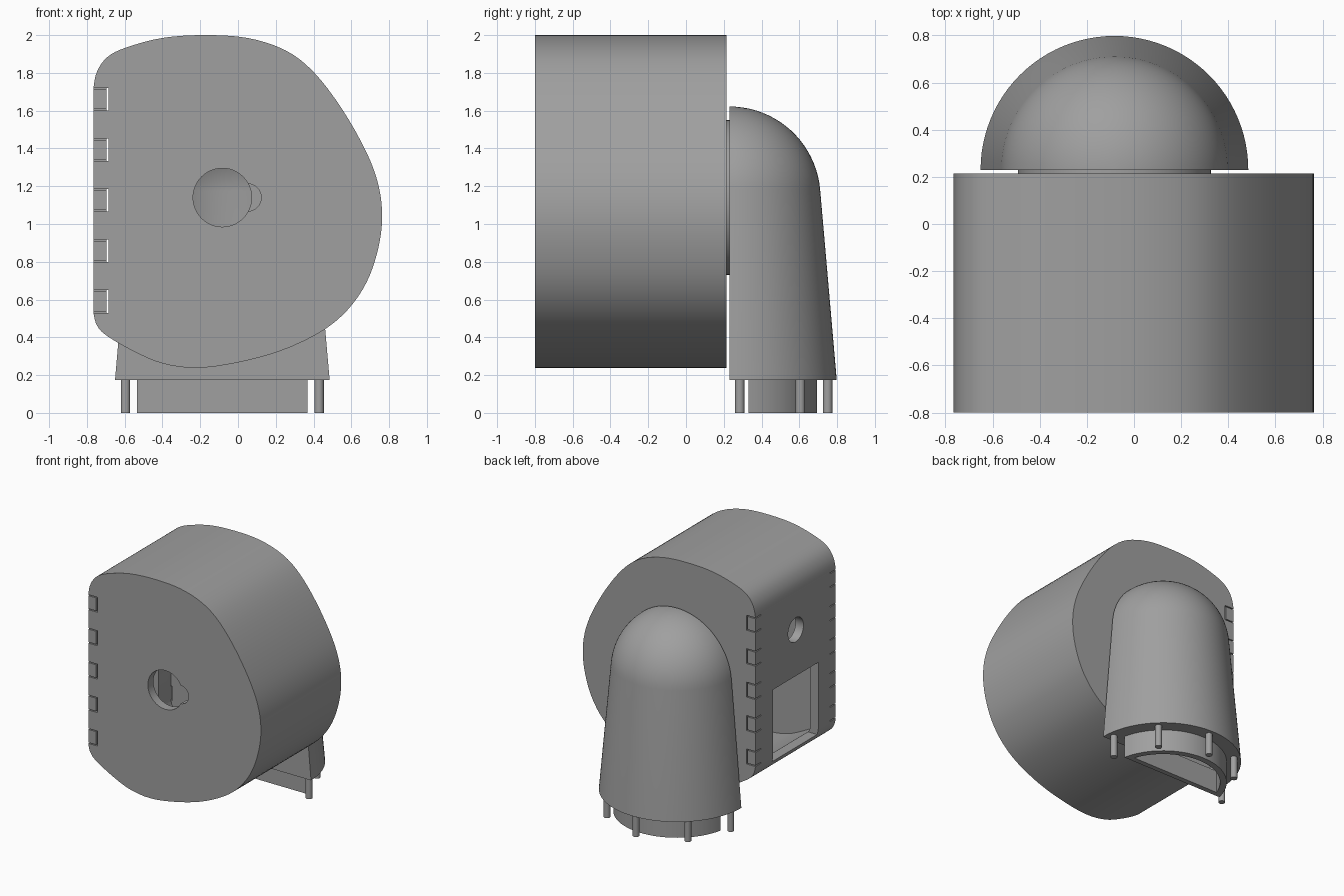
import bpy, bmesh, math
from mathutils import Vector

if "Cube" in bpy.data.objects:
    bpy.data.objects.remove(bpy.data.objects["Cube"])

grey = bpy.data.materials.new("plain grey")
grey.diffuse_color = (0.35, 0.35, 0.35, 1)
grey.use_nodes = True
grey.node_tree.nodes["Principled BSDF"].inputs["Base Color"].default_value = grey.diffuse_color
CX, CZ, JOINT = -0.083, 1.14, 0.23      # wheel axis and housing front plane
WALL, FRONT, BACK = 0.07, -0.80, 0.215


def finish(name, bm):
    bmesh.ops.remove_doubles(bm, verts=bm.verts, dist=1e-5)
    bmesh.ops.recalc_face_normals(bm, faces=bm.faces)
    me = bpy.data.meshes.new(name)
    bm.to_mesh(me)
    bm.free()
    me.materials.append(grey)
    ob = bpy.data.objects.new(name, me)
    bpy.context.collection.objects.link(ob)
    return ob


def prism(name, pts, a, b, axis):
    """Extrude a 2D outline from a to b along the axis."""
    place = {'x': lambda p, t: (t, p[0], p[1]),
             'y': lambda p, t: (p[0], t, p[1]),
             'z': lambda p, t: (p[0], p[1], t)}[axis]
    bm = bmesh.new()
    lo = [bm.verts.new(place(p, a)) for p in pts]
    hi = [bm.verts.new(place(p, b)) for p in pts]
    bm.faces.new(lo)
    bm.faces.new(hi)
    n = len(pts)
    for i in range(n):
        j = (i + 1) % n
        bm.faces.new((lo[i], lo[j], hi[j], hi[i]))
    return finish(name, bm)


def arc(cx, cy, r, a0=0, a1=360, n=48):
    full = a1 - a0 == 360
    steps = n if full else n + 1
    return [(cx + r * math.cos(math.radians(a0 + (a1 - a0) * i / n)),
             cy + r * math.sin(math.radians(a0 + (a1 - a0) * i / n))) for i in range(steps)]


def rect(x0, x1, y0, y1):
    return [(x0, y0), (x1, y0), (x1, y1), (x0, y1)]


def half_turn(name, profile, y0, n=48):
    """Revolve (radius, z) points half a turn behind the plane y0."""
    bm = bmesh.new()
    rows = []
    for i in range(n + 1):
        t = math.pi * i / n
        rows.append([bm.verts.new((CX + r * math.cos(t), y0 + r * math.sin(t), z))
                     for r, z in profile])
    for a, b in zip(rows, rows[1:]):
        for k in range(len(profile) - 1):
            bm.faces.new((a[k], b[k], b[k + 1], a[k + 1]))
    bm.faces.new(rows[0] + rows[-1][::-1])
    return finish(name, bm)


def activate(ob):
    bpy.ops.object.select_all(action='DESELECT')
    bpy.context.view_layer.objects.active = ob
    ob.select_set(True)


def cut(target, *cutters):
    for c in cutters:
        m = target.modifiers.new("cut", 'BOOLEAN')
        m.operation, m.solver, m.object = 'DIFFERENCE', 'EXACT', c
        activate(target)
        bpy.ops.object.modifier_apply(modifier=m.name)
        bpy.data.objects.remove(c)


def smooth(ob):
    activate(ob)
    bpy.ops.object.shade_smooth_by_angle(angle=math.radians(30))


# Rounded outline of the enclosure: spline from the top of the flat side
# clockwise to its bottom (first and last points only steer the ends)
keys = [(-0.765, 1.63), (-0.765, 1.72), (-0.745, 1.81),
        (-0.69, 1.885), (-0.59, 1.935), (-0.4, 1.985), (-0.18, 2.0), (0.05, 1.985),
        (0.25, 1.92), (0.4, 1.805), (0.55, 1.61), (0.68, 1.38), (0.745, 1.2),
        (0.763, 1.03), (0.74, 0.86), (0.68, 0.69), (0.58, 0.545), (0.44, 0.43),
        (0.23, 0.33), (0, 0.267), (-0.22, 0.238), (-0.4, 0.262), (-0.55, 0.325),
        (-0.69, 0.405), (-0.745, 0.46), (-0.765, 0.53), (-0.765, 0.6)]
outline = []
for i in range(1, len(keys) - 2):
    p0, p1, p2, p3 = (Vector(k) for k in keys[i - 1:i + 3])
    for s in range(4):
        t = s / 4
        p = 0.5 * (2 * p1 + (p2 - p0) * t + (2 * p0 - 5 * p1 + 4 * p2 - p3) * t * t
                   + (3 * p1 - p0 - 3 * p2 + p3) * t ** 3)
        outline.append(Vector((max(p.x, -0.765), p.y)))
outline.append(Vector(keys[-2]))

# Inset outline, dropping points that crowd the tight corners
inner = []
for i, p in enumerate(outline):
    d = (outline[(i + 1) % len(outline)] - outline[i - 1]).normalized()
    q = p + Vector((d.y, -d.x)) * WALL
    if min((q - o).length for o in outline) > WALL * 0.96:
        inner.append(Vector((max(q.x, -0.695), q.y)))

# Rim wall with door opening and side hole
rim = prism("rim_wall", outline, FRONT + WALL, BACK - WALL, 'y')
cut(rim,
    prism("cavity", inner, FRONT - 0.1, BACK + 0.1, 'y'),
    prism("door", rect(-0.58, -0.01, 0.48, 1.06), -1, -0.6, 'x'),
    prism("side_hole", arc(-0.295, 1.43, 0.097, n=32), -1, -0.6, 'x'))
smooth(rim)

# Front and back plates with bores, and finger joints along the flat side
for name, y0, y1 in (("front_plate", FRONT, FRONT + WALL), ("back_plate", BACK - WALL, BACK)):
    plate = prism(name, outline, y0, y1, 'y')
    cut(plate, prism("bore", arc(CX, CZ, 0.155), -1, 0.5, 'y'))
    if name == "front_plate":
        cut(plate, prism("key_slot", arc(0.05, CZ, 0.073, n=32), -1, -0.6, 'y'))
    for i in range(5):
        z = 0.59 + i * 0.2675
        cut(plate, prism("notch", rect(-0.8, -0.685, z - 0.06, z + 0.06), y0 - 0.1, y1 + 0.1, 'y'))
        prism("joint_tab", rect(-0.765, -0.695, z - 0.052, z + 0.052), y0, y1, 'y')
    smooth(plate)

# Spacer disc between enclosure and housing
disc = prism("spacer_disc", arc(CX, CZ, 0.41, n=64), BACK, JOINT, 'y')
cut(disc, prism("bore", arc(CX, CZ, 0.155), -1, 1, 'y'))
smooth(disc)

# Domed motor housing, a hollow half shell
housing = half_turn("motor_housing", [(0, 0.175), (0.568, 0.175)] + arc(0, CZ, 0.482, 5.3, 90, 20), JOINT)
cut(housing,
    half_turn("hollow", [(0, 0.1), (0.405, 0.1)] + arc(0, CZ, 0.405, 5, 90, 20), JOINT + 0.05),
    prism("bore", arc(CX, CZ, 0.155), 0, 0.4, 'y'))
smooth(housing)


def d_shape(r, y):
    a = math.degrees(math.asin((y - JOINT) / r))
    return arc(CX, JOINT, r, a, 180 - a, 40)


# Plug lip under the housing, a D-shaped ring
lip = prism("base_lip", d_shape(0.463, 0.33), 0, 0.18, 'z')
cut(lip, prism("lip_hollow", d_shape(0.415, 0.37), -0.1, 0.3, 'z'))
smooth(lip)

# Locating pins around the base
for a in (5.5, 46, 90, 134, 174.5):
    t = math.radians(a)
    x, y = CX + 0.515 * math.cos(t), JOINT + 0.005 + 0.515 * math.sin(t)
    smooth(prism("locating_pin", arc(x, y, 0.025, n=20), 0, 0.18, 'z'))
